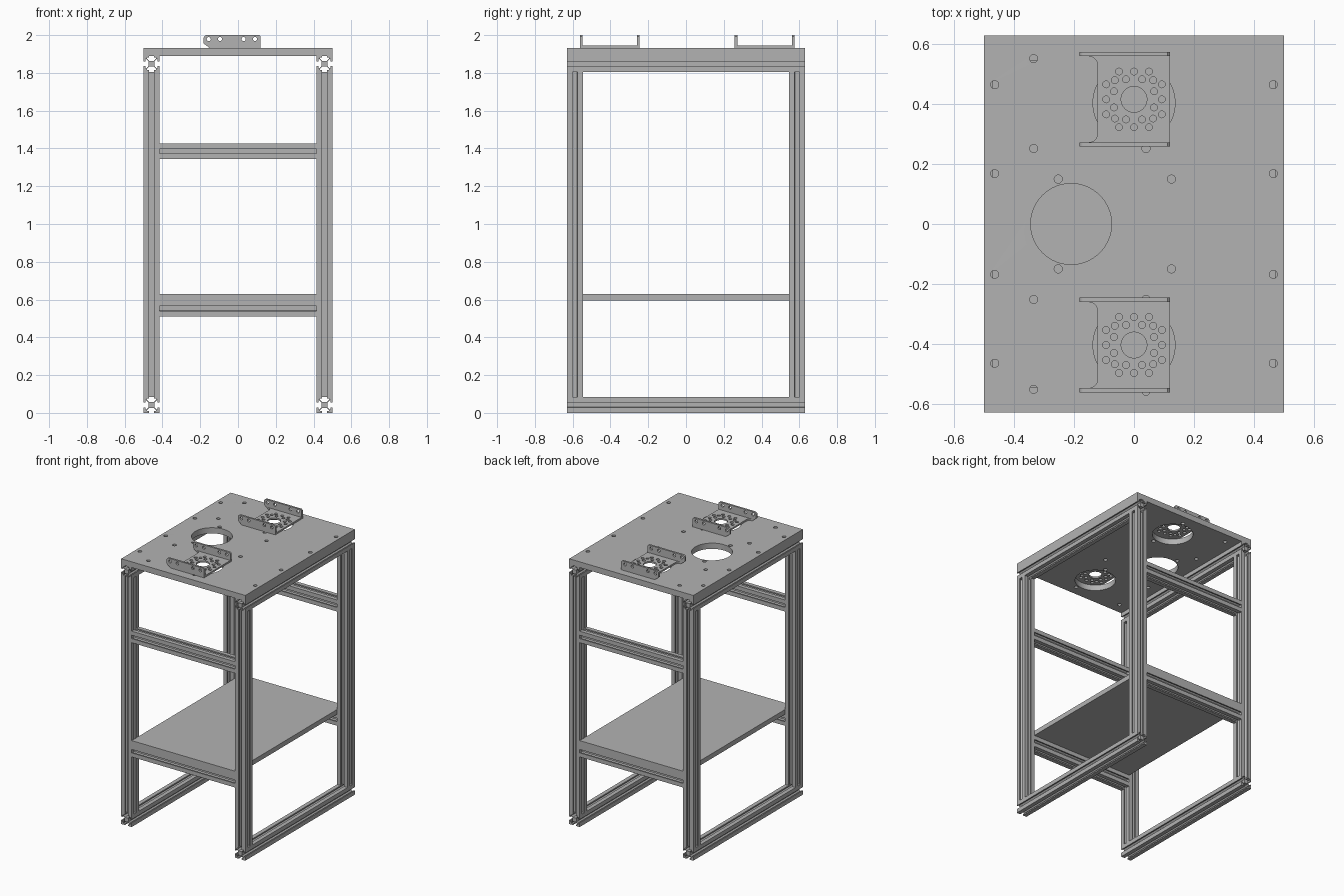
import bpy, bmesh, math
from mathutils import Matrix

if "Cube" in bpy.data.objects:
    bpy.data.objects.remove(bpy.data.objects["Cube"], do_unlink=True)

grey = bpy.data.materials.new("metal_grey")
grey.use_nodes = True
grey.diffuse_color = (0.45, 0.45, 0.45, 1)
grey.node_tree.nodes["Principled BSDF"].inputs["Base Color"].default_value = (0.45, 0.45, 0.45, 1)

ALONG = {
    "z": Matrix.Identity(4),
    "y": Matrix.Rotation(math.radians(90), 4, "X"),
    "x": Matrix.Rotation(math.radians(90), 4, "Y"),
}


def circle(x, y, r, n=16):
    return [(x + r * math.cos(2 * math.pi * i / n), y + r * math.sin(2 * math.pi * i / n)) for i in range(n)]


def rect(w, d):
    return [(-w, -d), (w, -d), (w, d), (-w, d)]


def extrude(name, loops, depth, centre, axis="z"):
    """Extrude an outline with holes along an axis, centred on a point."""
    curve = bpy.data.curves.new(name, "CURVE")
    curve.dimensions = "2D"
    curve.fill_mode = "BOTH"
    curve.extrude = depth / 2
    for loop in loops:
        spline = curve.splines.new("POLY")
        spline.points.add(len(loop) - 1)
        for point, (x, y) in zip(spline.points, loop):
            point.co = (x, y, 0, 1)
        spline.use_cyclic_u = True
    temp = bpy.data.objects.new("temp", curve)
    bpy.context.collection.objects.link(temp)
    graph = bpy.context.evaluated_depsgraph_get()
    mesh = bpy.data.meshes.new_from_object(temp.evaluated_get(graph))
    bpy.data.objects.remove(temp, do_unlink=True)
    bpy.data.curves.remove(curve)

    bm = bmesh.new()
    bm.from_mesh(mesh)
    bmesh.ops.remove_doubles(bm, verts=bm.verts, dist=0.0001)
    bmesh.ops.transform(bm, matrix=Matrix.Translation(centre) @ ALONG[axis], verts=bm.verts)
    bmesh.ops.recalc_face_normals(bm, faces=bm.faces)
    bm.to_mesh(mesh)
    bm.free()
    mesh.name = name
    mesh.materials.clear()
    mesh.materials.append(grey)
    mesh.shade_smooth()
    mesh.set_sharp_from_angle(angle=math.radians(35))
    obj = bpy.data.objects.new(name, mesh)
    bpy.context.collection.objects.link(obj)
    return obj


# Slotted rail section: one side, turned four times
W = 0.084
H = W / 2
half_side = [(-0.0125, H), (-0.0125, 0.033), (-0.025, 0.033), (-0.025, 0.028), (-0.012, 0.015)]
side = [(-H, H)] + half_side + [(-x, y) for x, y in reversed(half_side)]
section = []
for turn in range(4):
    section += side
    side = [(y, -x) for x, y in side]

X, Y, TOP = 0.5, 0.63, 1.89
RAIL_X, RAIL_Y = X - H, Y - H

# Frame: side rails, posts and cross rails
for sx, side_name in ((1, "left"), (-1, "right")):
    extrude(f"bottom_rail_{side_name}", [section], 2 * Y, (sx * RAIL_X, 0, H), "y")
    extrude(f"top_rail_{side_name}", [section], 2 * Y, (sx * RAIL_X, 0, TOP - H), "y")
    for sy, end in ((-1, "front"), (1, "back")):
        extrude(f"{end}_post_{side_name}", [section], TOP - 2 * W, (sx * RAIL_X, sy * RAIL_Y, TOP / 2))
for sy, end in ((-1, "front"), (1, "back")):
    extrude(f"{end}_upper_cross_rail", [section], 2 * (X - W), (0, sy * RAIL_Y, 1.385), "x")
    extrude(f"{end}_lower_cross_rail", [section], 2 * (X - W), (0, sy * RAIL_Y, 0.553), "x")

# Shelf resting on the lower cross rails
extrude("shelf", [rect(X - W, Y)], 0.035, (0, 0, 0.6125))

# Top plate with large openings and bolt holes
PLATE = 0.042
loops = [rect(X, Y), circle(-0.21, 0, 0.135, 64)]
for sy in (-1, 1):
    loops.append(circle(0, sy * 0.404, 0.137, 64))
    for x, y in ((-0.335, 0.552), (-0.335, 0.252), (0.04, 0.252), (0.04, 0.558), (-0.253, 0.15),
                 (0.125, 0.15), (0.465, 0.465), (-0.465, 0.465), (0.465, 0.168), (-0.465, 0.168)):
        loops.append(circle(x, sy * y, 0.0135))
extrude("top_plate", loops, PLATE, (0, 0, TOP + PLATE / 2))

# Channel brackets: base with hole pattern and two drilled flanges
BASE_Z, THICK, HALF = TOP + PLATE, 0.012, 0.158
arc = [(-0.15 + 0.028 * math.cos(t * math.pi / 16), 0.115 + 0.028 * math.sin(t * math.pi / 16)) for t in range(9)]
base = [(0.12, -HALF), (0.12, HALF), (-0.15, HALF)] + arc[::-1] + [(x, -y) for x, y in arc] + [(-0.15, -HALF)]
spots = {(0, 0.093), (0.093, 0)}
for a, b in ((0.05, 0.093), (0.027, 0.067), (0.064, 0.064)):
    spots |= {(a, b), (b, a), (-a, b), (-b, a)}
spots |= {(-x, -y) for x, y in spots}
base_loops = [base, circle(0, 0, 0.043, 40)] + [circle(x, y, 0.0115, 12) for x, y in sorted(spots)]

tip = [(-0.166 + 0.016 * math.cos(math.radians(a)), 0.052 + 0.016 * math.sin(math.radians(a)))
       for a in range(90, 181, 18)]
flange = [(-0.15, 0), (0.12, 0), (0.12, 0.06), (0.112, 0.068)] + tip + [(-0.182, 0.024)]
flange_loops = [flange] + [circle(x, 0.047, 0.011) for x in (-0.155, -0.095, 0.03, 0.09)]

for y, end in ((-0.404, "front"), (0.416, "back")):
    extrude(f"{end}_bracket_base", base_loops, THICK, (0, y, BASE_Z + THICK / 2))
    for s, edge in ((-1, "front"), (1, "back")):
        extrude(f"{end}_bracket_{edge}_flange", flange_loops, THICK + 0.002, (0, y + s * (HALF - 0.007), BASE_Z), "y")
